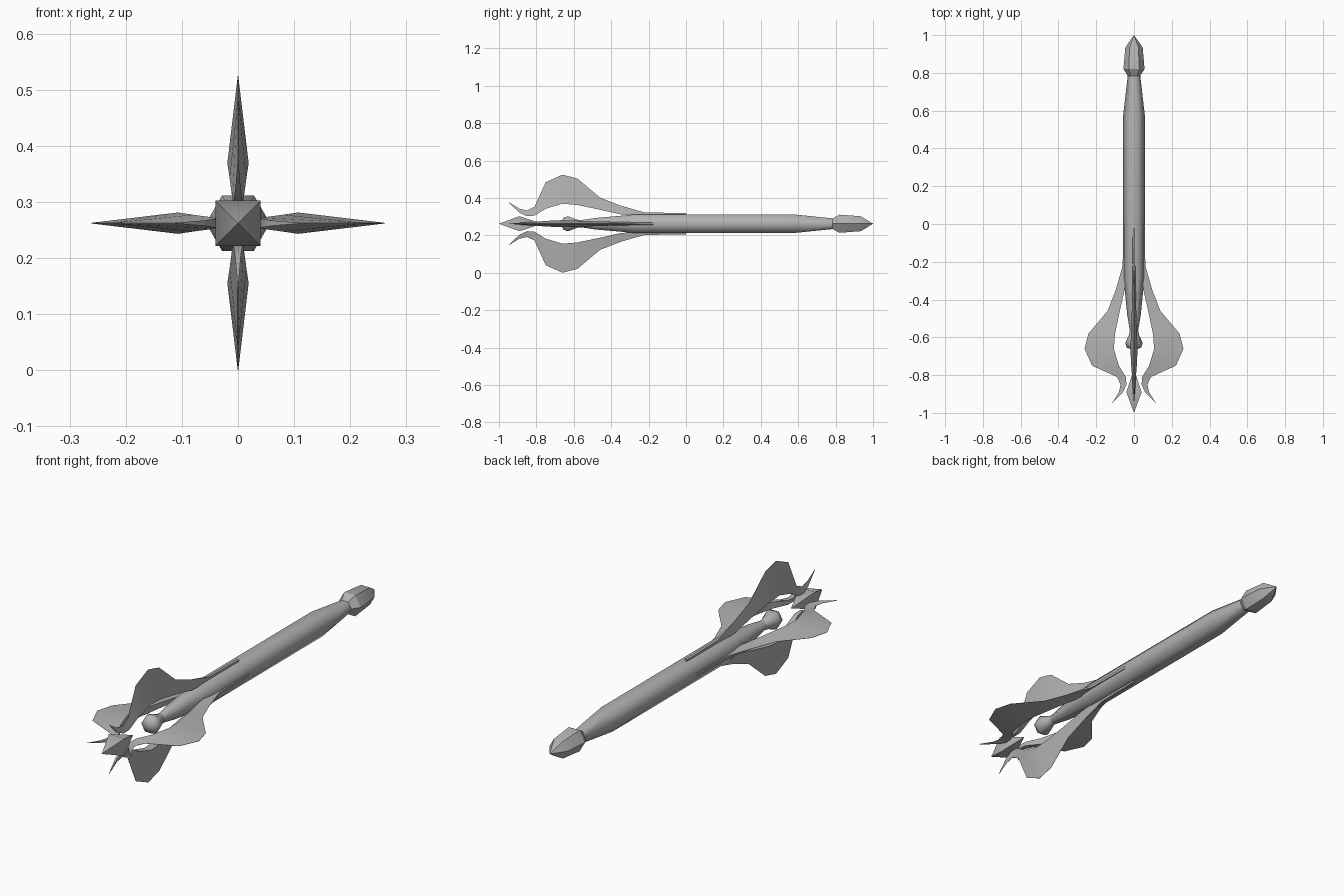
import bpy, bmesh, math
from mathutils import Matrix

if "Cube" in bpy.data.objects:
    bpy.data.objects.remove(bpy.data.objects["Cube"])

AXIS_Z = 0.262
grey = bpy.data.materials.new("plain grey")
grey.diffuse_color = (0.45, 0.45, 0.45, 1)
grey.use_nodes = True
grey.node_tree.nodes["Principled BSDF"].inputs["Base Color"].default_value = grey.diffuse_color


def loft(name, rings, smooth_deg):
    """Skin a list of closed point rings, capping both ends."""
    bm = bmesh.new()
    loops = [[bm.verts.new(p) for p in ring] for ring in rings]
    n = len(loops[0])
    for a, b in zip(loops, loops[1:]):
        for i in range(n):
            j = (i + 1) % n
            bm.faces.new((a[i], a[j], b[j], b[i]))
    bm.faces.new(loops[0])
    bm.faces.new(loops[-1])
    bmesh.ops.remove_doubles(bm, verts=bm.verts, dist=0.0002)
    bmesh.ops.recalc_face_normals(bm, faces=bm.faces)
    me = bpy.data.meshes.new(name)
    bm.to_mesh(me)
    bm.free()
    me.materials.append(grey)
    for p in me.polygons:
        p.use_smooth = True
    me.set_sharp_from_angle(angle=math.radians(smooth_deg))
    ob = bpy.data.objects.new(name, me)
    ob.location.z = AXIS_Z
    bpy.context.collection.objects.link(ob)
    return ob


def turned(name, profile, sides, turn=0, smooth_deg=65):
    """Polygonal solid along y from (y, radius) pairs."""
    angles = [turn + math.tau * i / sides for i in range(sides)]
    rings = [[(r * math.cos(a), y, r * math.sin(a)) for a in angles] for y, r in profile]
    return loft(name, rings, smooth_deg)


# six-sided shaft with tapered ends
turned("shaft", [(-0.575, 0.02), (-0.48, 0.036), (-0.34, 0.05), (-0.28, 0.057),
                 (0.58, 0.057), (0.81, 0.03)], 6)

# round knob on the tapered end
turned("knob", [(-0.555, 0.02), (-0.585, 0.026), (-0.63, 0.046), (-0.655, 0.038),
                (-0.668, 0.0001)], 6)

# faceted cap at the far end
turned("end_cap", [(0.78, 0.03), (0.82, 0.056), (0.935, 0.046), (1.0, 0.0001)], 6,
       smooth_deg=30)

# square pointed tip held between the blades
turned("spike", [(-1.0, 0.0001), (-0.89, 0.057), (-0.77, 0.0001)], 4, math.pi / 4, 70)

# blade rows: y, inner radius, outer radius, inner half width, outer half width
rows = [(0.0, 0.04, 0.057, 0.006, 0.006), (-0.22, 0.04, 0.06, 0.008, 0.005),
        (-0.35, 0.05, 0.097, 0.009, 0.0005), (-0.46, 0.075, 0.14, 0.012, 0.0005),
        (-0.58, 0.1, 0.241, 0.016, 0.0005), (-0.66, 0.107, 0.262, 0.019, 0.0005),
        (-0.75, 0.08, 0.222, 0.015, 0.0005), (-0.81, 0.043, 0.09, 0.010, 0.0005),
        (-0.85, 0.04, 0.071, 0.008, 0.0005), (-0.89, 0.058, 0.08, 0.005, 0.0005),
        (-0.947, 0.113, 0.115, 0.0005, 0.0005)]

# four wedge blades with ribs running along the shaft
for k in range(4):
    blade = loft(f"blade_{k + 1}",
                 [[(-w, y, a), (w, y, a), (v, y, b), (-v, y, b)] for y, a, b, w, v in rows], 35)
    blade.data.transform(Matrix.Rotation(k * math.pi / 2, 4, 'Y'))
